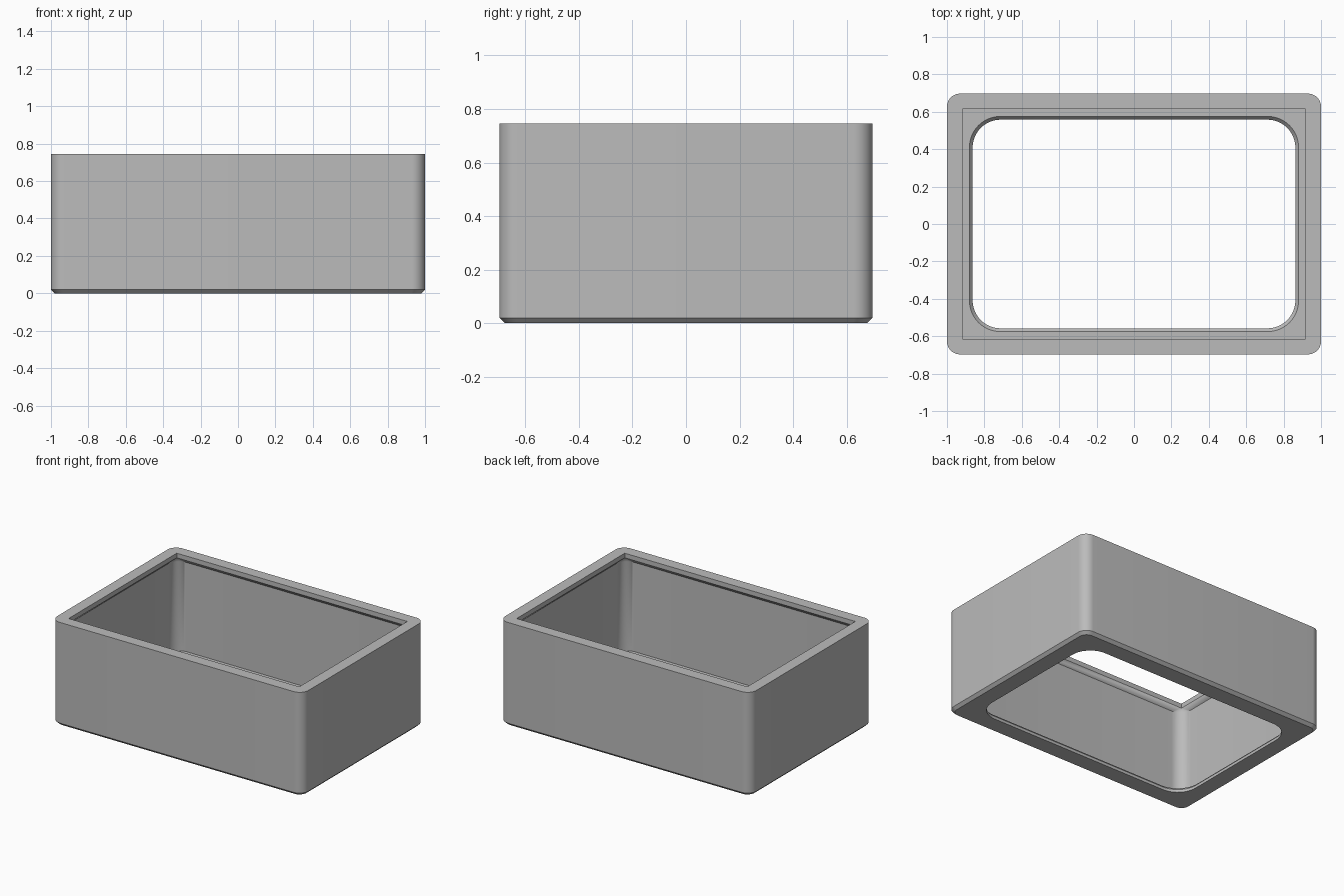
import bpy, bmesh, math

if "Cube" in bpy.data.objects:
    bpy.data.objects.remove(bpy.data.objects["Cube"])

SEG = 12  # segments per rounded corner


def rounded_loop(bm, hx, hy, r, z):
    """Ring of vertices around a rounded rectangle."""
    ring = []
    for q, (sx, sy) in enumerate([(1, 1), (-1, 1), (-1, -1), (1, -1)]):
        for i in range(SEG + 1):
            a = math.pi / 2 * (q + i / SEG)
            ring.append(bm.verts.new((sx * (hx - r) + r * math.cos(a),
                                      sy * (hy - r) + r * math.sin(a), z)))
    return ring


# Wall section, going up the outside and down the inside:
# half width, half depth, corner radius, height
section = [
    (0.98, 0.677, 0.055, 0.0),     # underside edge
    (1.0, 0.697, 0.07, 0.02),      # bottom chamfer
    (1.0, 0.697, 0.07, 0.745),     # outer rim
    (0.918, 0.615, 0.0, 0.745),    # square top opening
    (0.918, 0.615, 0.0, 0.712),    # lip face
    (0.948, 0.645, 0.09, 0.682),   # sloped underside of lip
    (0.948, 0.645, 0.09, 0.04),    # cavity wall
    (0.88, 0.575, 0.165, 0.04),    # floor ledge
    (0.863, 0.558, 0.15, 0.02),    # sloped edge of floor hole
    (0.863, 0.558, 0.15, 0.0),     # floor hole
]

bm = bmesh.new()
rings = [rounded_loop(bm, *s) for s in section]
n = len(rings[0])
for k, lower in enumerate(rings):
    upper = rings[(k + 1) % len(rings)]
    for i in range(n):
        j = (i + 1) % n
        bm.faces.new((lower[i], lower[j], upper[j], upper[i]))
# Collapse the square corners of the lip
bmesh.ops.remove_doubles(bm, verts=bm.verts[:], dist=0.0001)
bmesh.ops.recalc_face_normals(bm, faces=bm.faces[:])

mesh = bpy.data.meshes.new("box_frame")
bm.to_mesh(mesh)
bm.free()
frame = bpy.data.objects.new("box_frame", mesh)
bpy.context.collection.objects.link(frame)

grey = bpy.data.materials.new("light_grey")
grey.diffuse_color = (0.5, 0.5, 0.5, 1)
grey.use_nodes = True
grey.node_tree.nodes["Principled BSDF"].inputs["Base Color"].default_value = grey.diffuse_color
mesh.materials.append(grey)

# Smooth the corners, keep the edges sharp
bpy.context.view_layer.objects.active = frame
frame.select_set(True)
bpy.ops.object.shade_smooth_by_angle(angle=math.radians(25))
